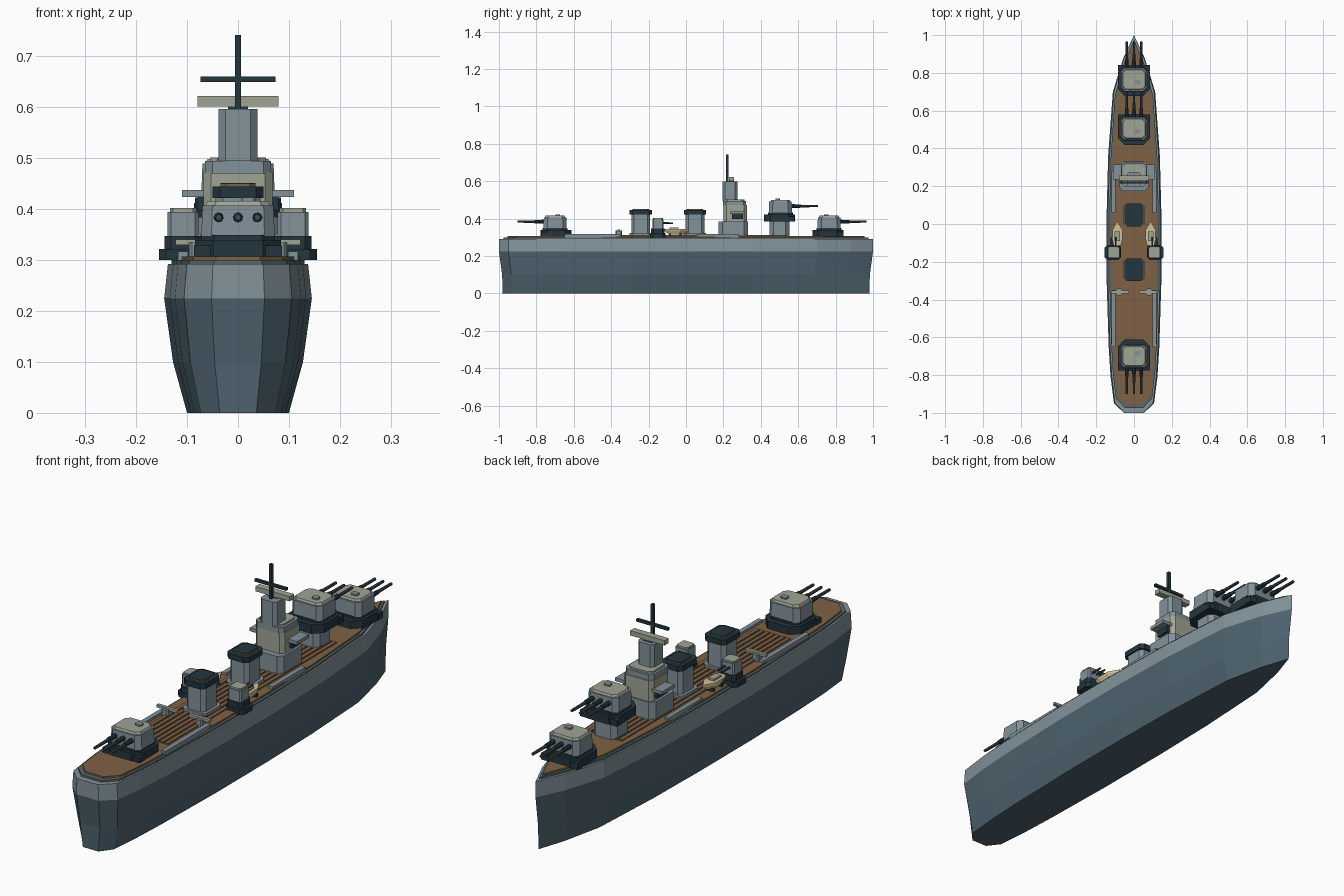
import bpy, bmesh
from mathutils import Matrix

cube = bpy.data.objects.get("Cube")
if cube:
    bpy.data.objects.remove(cube, do_unlink=True)


def material(name, r, g, b):
    lin = [((c / 255 + 0.055) / 1.055) ** 2.4 for c in (r, g, b)] + [1.0]
    m = bpy.data.materials.new(name)
    m.use_nodes = True
    m.diffuse_color = lin
    m.node_tree.nodes["Principled BSDF"].inputs["Base Color"].default_value = lin
    return m


SLATE = material("hull slate", 78, 100, 112)
STEEL = material("steel grey", 130, 146, 154)
DARK = material("dark blue grey", 36, 54, 62)
ROOF = material("pale roof grey", 160, 165, 149)
WOOD = material("deck wood", 126, 98, 68)
CREAM = material("boat cream", 208, 194, 150)
GUN = material("gun metal", 66, 77, 83)
TRIM = material("deck trim", 88, 104, 106)


def finish(name, bm, mats):
    bmesh.ops.recalc_face_normals(bm, faces=bm.faces)
    me = bpy.data.meshes.new(name)
    bm.to_mesh(me)
    bm.free()
    for m in mats:
        me.materials.append(m)
    ob = bpy.data.objects.new(name, me)
    bpy.context.collection.objects.link(ob)
    return ob


def loft(name, rings, mats, split=None):
    """Skin stacked rings; faces above height split take the second material."""
    bm = bmesh.new()
    vr = [[bm.verts.new(p) for p in r] for r in rings]
    n = len(vr[0])
    for a, b in zip(vr, vr[1:]):
        for i in range(n):
            j = (i + 1) % n
            bm.faces.new((a[i], a[j], b[j], b[i]))
    bm.faces.new(vr[0][::-1])
    bm.faces.new(vr[-1])
    if split is not None:
        for f in bm.faces:
            f.material_index = int(f.calc_center_median().z > split)
    return finish(name, bm, mats)


def block(name, x, y, z0, z1, hx, hy, mat, cut=0.0, taper=1.0):
    """Box with optional cut corners and narrowed top."""
    if cut:
        pts = [(hx, cut - hy), (hx, hy - cut), (hx - cut, hy), (cut - hx, hy),
               (-hx, hy - cut), (-hx, cut - hy), (cut - hx, -hy), (hx - cut, -hy)]
    else:
        pts = [(hx, -hy), (hx, hy), (-hx, hy), (-hx, -hy)]
    rings = [[(x + px * s, y + py * s, z) for px, py in pts]
             for z, s in ((z0, 1.0), (z1, taper))]
    return loft(name, rings, [mat])


def barrel(name, x, y0, y1, z, r0, r1, mat):
    bm = bmesh.new()
    turn = Matrix.Rotation(-1.5707963, 4, 'X') if y1 > y0 else Matrix.Rotation(1.5707963, 4, 'X')
    bmesh.ops.create_cone(bm, cap_ends=True, segments=8, radius1=r0, radius2=r1,
                          depth=abs(y1 - y0),
                          matrix=Matrix.Translation((x, (y0 + y1) / 2, z)) @ turn)
    return finish(name, bm, [mat])


# Hull: half outline from stern to bow
HALF = [(0.052, -1.0), (0.106, -0.95), (0.124, -0.81), (0.134, -0.65), (0.145, -0.3),
        (0.145, 0.05), (0.137, 0.36), (0.112, 0.7), (0.056, 0.88), (0, 1.0)]


def outline(z, sx, sy):
    right = [(x * sx, y * sy, z) for x, y in HALF]
    return right + [(-x, y, z) for x, y, z in right[-2::-1]]


loft("hull", [outline(0, 0.69, 0.98), outline(0.1, 0.88, 0.983), outline(0.225, 1, 1),
              outline(0.292, 0.95, 1)], [SLATE, STEEL], split=0.225)
loft("deck_trim", [outline(0.29, 0.9, 0.975), outline(0.3, 0.9, 0.975)], [TRIM])
loft("deck", [outline(0.298, 0.83, 0.955), outline(0.307, 0.83, 0.955)], [WOOD])

# Raised planks along the deck
for i in range(-3, 4):
    block("deck_plank", i * 0.024, -0.02, 0.306, 0.313, 0.008, 0.56, WOOD)


def turret(label, y, z, aim):
    """Triple-gun turret on a dark armoured ring, z being the house floor."""
    block(label + "_ring", 0, y - aim * 0.005, z - 0.035, z + 0.003, 0.084, 0.083, DARK, cut=0.035)
    block(label + "_collar", 0, y, z, z + 0.012, 0.072, 0.066, DARK, cut=0.025)
    block(label + "_house", 0, y, z + 0.01, z + 0.07, 0.072, 0.062, STEEL, cut=0.02, taper=0.97)
    block(label + "_roof", 0, y, z + 0.07, z + 0.079, 0.064, 0.054, ROOF, cut=0.018, taper=0.93)
    block(label + "_hatch", 0.02, y - aim * 0.015, z + 0.079, z + 0.086, 0.014, 0.012, STEEL, cut=0.004)
    for s in (-1, 1):
        block(label + "_step", s * 0.07, y + aim * 0.06, z - 0.035, z - 0.008, 0.016, 0.016, DARK)
    for x in (-0.038, 0, 0.038):
        barrel(label + "_sleeve", x, y + aim * 0.055, y + aim * 0.11, z + 0.047, 0.010, 0.009, DARK)
        barrel(label + "_barrel", x, y + aim * 0.10, y + aim * 0.2, z + 0.047, 0.007, 0.006, GUN)


turret("aft_turret", -0.70, 0.337, -1)
turret("fore_turret", 0.765, 0.337, 1)
turret("upper_turret", 0.505, 0.42, 1)
block("upper_turret_column", 0, 0.5, 0.305, 0.39, 0.055, 0.053, STEEL, cut=0.02)

# Funnels with dark caps
for label, y in (("fore_funnel", 0.048), ("aft_funnel", -0.242)):
    block(label + "_foot", 0, y, 0.305, 0.322, 0.056, 0.06, STEEL, cut=0.015)
    block(label, 0, y, 0.32, 0.425, 0.044, 0.05, STEEL, cut=0.015)
    block(label + "_cap", 0, y, 0.422, 0.445, 0.05, 0.06, DARK, cut=0.015)
    block(label + "_rim", 0, y, 0.445, 0.45, 0.034, 0.044, WOOD, cut=0.01)
    block(label + "_mouth", 0, y, 0.45, 0.452, 0.034, 0.044, DARK, cut=0.01)

# Bridge tower, stacked upward
block("bridge_base", 0, 0.253, 0.305, 0.385, 0.078, 0.078, STEEL, cut=0.02)
block("bridge_room", 0, 0.263, 0.385, 0.472, 0.068, 0.062, ROOF, cut=0.015)
block("bridge_wing", 0, 0.275, 0.424, 0.438, 0.11, 0.04, STEEL)
block("bridge_wing_support", 0, 0.275, 0.398, 0.424, 0.08, 0.03, DARK)
block("bridge_roof", 0, 0.26, 0.47, 0.495, 0.065, 0.062, STEEL, cut=0.015)
block("bridge_roof_lip", 0, 0.26, 0.495, 0.502, 0.055, 0.052, ROOF, cut=0.015)
block("tower", 0, 0.235, 0.495, 0.597, 0.038, 0.04, STEEL, cut=0.013)
block("rangefinder", 0, 0.243, 0.602, 0.622, 0.08, 0.014, ROOF)
block("rangefinder_stand", 0, 0.243, 0.595, 0.603, 0.02, 0.014, DARK)
block("mast", 0, 0.22, 0.595, 0.742, 0.006, 0.006, DARK)
block("mast_yard", 0, 0.22, 0.65, 0.661, 0.074, 0.006, DARK)

# Boat outline, pointed at the bow
BOAT = [(0.018, -0.06), (0.026, -0.03), (0.026, 0.025), (0, 0.07),
        (-0.026, 0.025), (-0.026, -0.03), (-0.018, -0.06)]

for side, s in (("left", 1), ("right", -1)):
    # Secondary gun mounts at the deck edge
    x, y = s * 0.108, -0.15
    block(side + "_mount_platform", s * 0.112, y, 0.30, 0.322, 0.043, 0.04, DARK, cut=0.014)
    block(side + "_mount_ring", x, y, 0.322, 0.347, 0.036, 0.036, DARK, cut=0.012)
    block(side + "_mount_house", x, y, 0.347, 0.395, 0.03, 0.03, STEEL, cut=0.006)
    block(side + "_mount_roof", x, y, 0.395, 0.402, 0.026, 0.026, ROOF, cut=0.006)
    for dx in (-0.011, 0.011):
        barrel(side + "_mount_barrel", x + dx, y + 0.025, y + 0.08, 0.376, 0.005, 0.004, GUN)

    # Ship's boats
    loft(side + "_boat", [[(s * 0.088 + px * k, -0.055 + py * k, z) for px, py in BOAT]
                          for z, k in ((0.316, 0.65), (0.335, 1), (0.344, 1))], [CREAM])
    block(side + "_boat_cabin", s * 0.088, -0.065, 0.344, 0.352, 0.014, 0.024, ROOF)
    for y in (-0.085, -0.03):
        block(side + "_boat_cradle", s * 0.088, y, 0.305, 0.32, 0.022, 0.006, DARK)

    # Light mounts with a cross bar
    block(side + "_light_mount", s * 0.08, -0.36, 0.305, 0.335, 0.016, 0.018, STEEL, cut=0.006)
    block(side + "_light_mount_bar", s * 0.075, -0.36, 0.33, 0.341, 0.048, 0.007, ROOF)

    # Low side lockers along the deck edge
    for y, half in ((-0.5, 0.15), (0.17, 0.11)):
        block(side + "_deck_locker", s * 0.108, y, 0.3, 0.317, 0.01, half, STEEL)
